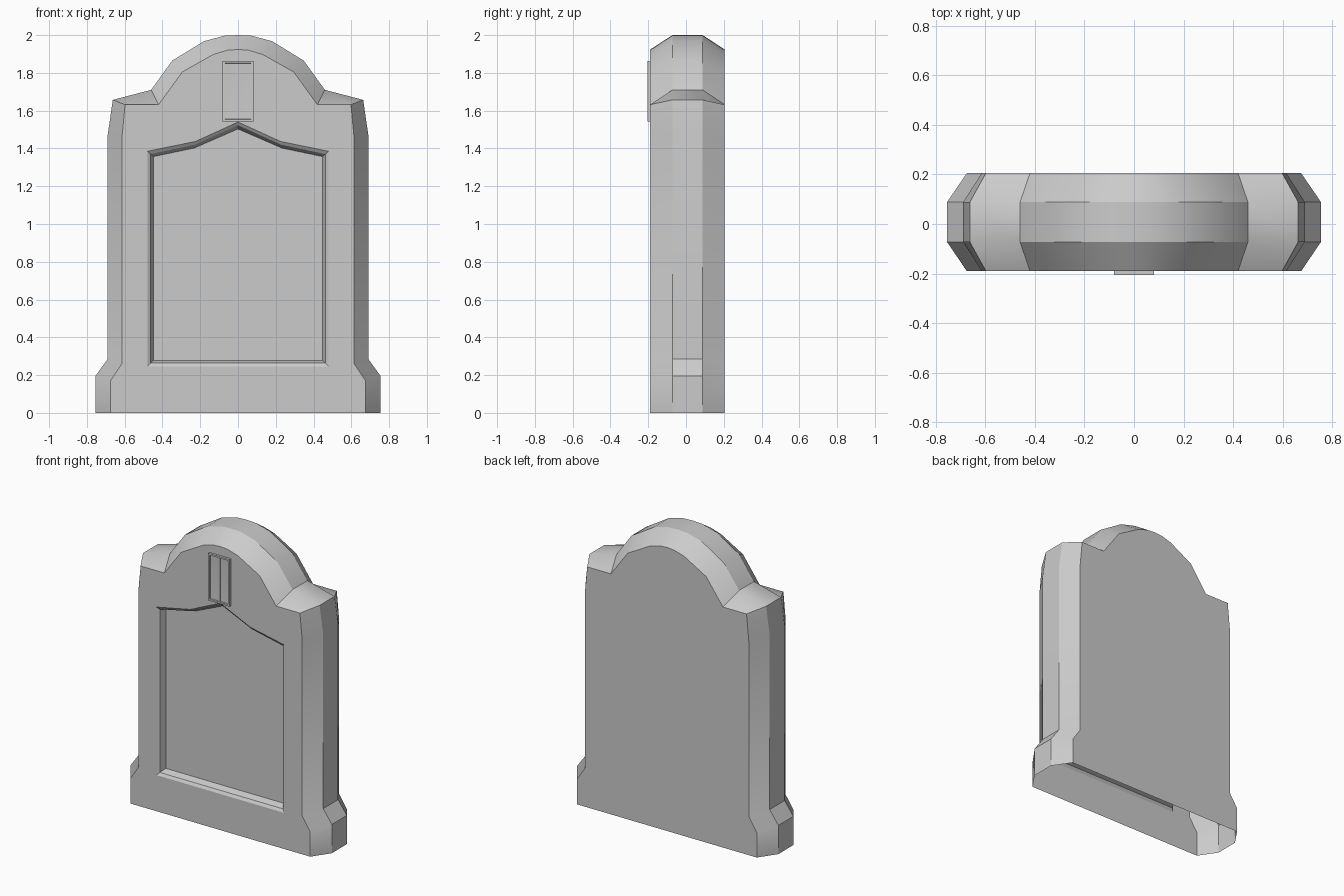
import bpy, bmesh, math

if "Cube" in bpy.data.objects:
    bpy.data.objects.remove(bpy.data.objects["Cube"])

FRONT, BACK = -0.19, 0.205


def mirrored(half):
    """Right half listed bottom to top, ending on x = 0 -> full outline."""
    return half + [(-x, z) for x, z in reversed(half) if x > 0]


def ring(bm, pts, y):
    return [bm.verts.new((x, y, z)) for x, z in pts]


def strip(bm, a, b, closed):
    n = len(a)
    for i in range(n if closed else n - 1):
        j = (i + 1) % n
        bm.faces.new((a[i], a[j], b[j], b[i]))


def loop_edges(bm, r):
    out = []
    for i in range(len(r)):
        pair = (r[i], r[(i + 1) % len(r)])
        out.append(bm.edges.get(pair) or bm.edges.new(pair))
    return out


def finish(bm, name, angle, recalc=True):
    if recalc:
        bmesh.ops.recalc_face_normals(bm, faces=bm.faces)
    me = bpy.data.meshes.new(name)
    bm.to_mesh(me)
    bm.free()
    ob = bpy.data.objects.new(name, me)
    bpy.context.collection.objects.link(ob)
    bpy.ops.object.select_all(action='DESELECT')
    ob.select_set(True)
    bpy.context.view_layer.objects.active = ob
    bpy.ops.object.shade_smooth_by_angle(angle=math.radians(angle))
    return ob


# Headstone: wide middle band with chamfers to the front and back faces
outer = mirrored([(0.755, 0), (0.755, 0.195), (0.69, 0.285), (0.69, 1.47), (0.663, 1.657),
                  (0.46, 1.71), (0.348, 1.865), (0.18, 1.968), (0.07, 1.997), (0, 2.0)])
inner = mirrored([(0.675, 0), (0.675, 0.17), (0.615, 0.26), (0.615, 1.45), (0.598, 1.632),
                  (0.42, 1.632), (0.295, 1.805), (0.13, 1.898), (0.055, 1.92), (0, 1.924)])
bm = bmesh.new()
rings = [ring(bm, inner, FRONT), ring(bm, outer, -0.072),
         ring(bm, outer, 0.088), ring(bm, inner, BACK)]
for a, b in zip(rings, rings[1:]):
    strip(bm, a, b, False)          # underside stays open
bm.faces.new(rings[3])

# Recessed inscription panel with a stepped border and pointed top
panel = [mirrored([(0.48, 0.245), (0.48, 1.385), (0.225, 1.437), (0, 1.54)]),
         mirrored([(0.462, 0.263), (0.462, 1.37), (0.228, 1.42), (0, 1.523)]),
         mirrored([(0.447, 0.278), (0.447, 1.357), (0.232, 1.402), (0, 1.503)])]
steps = [ring(bm, p, y) for p, y in zip(panel, (FRONT, -0.178, -0.135))]
for a, b in zip(steps, steps[1:]):
    strip(bm, a, b, True)
bm.faces.new(steps[2])
bmesh.ops.triangle_fill(bm, edges=loop_edges(bm, rings[0]) + loop_edges(bm, steps[0]),
                        use_beauty=True, use_dissolve=False)
finish(bm, "headstone", 30)


# Small two-pane window ornament above the panel
def rect(x0, x1, z0, z1):
    return [(x0, z0), (x1, z0), (x1, z1), (x0, z1)]


bm = bmesh.new()
frame = [ring(bm, rect(-s, s, z0, z1), y) for s, z0, z1, y in
         ((0.081, 1.543, 1.863, FRONT), (0.081, 1.543, 1.863, -0.205),
          (0.07, 1.554, 1.852, -0.205), (0.067, 1.557, 1.849, FRONT - 0.001))]
for a, b in zip(frame, frame[1:]):
    strip(bm, a, b, True)
finish(bm, "window_frame", 30)

# Centre bar
bpy.ops.mesh.primitive_cube_add(size=1, location=(0, -0.1965, 1.703))
bar = bpy.context.object
bar.name = "window_bar"
bar.scale = (0.012, 0.013, 0.292)

# Softly dished panes
for side, label in ((-1, "left"), (1, "right")):
    bm = bmesh.new()
    x0, x1 = sorted((side * 0.006, side * 0.068))
    rim = ring(bm, rect(x0, x1, 1.556, 1.85), -0.198)
    mid = bm.verts.new((side * 0.037, -0.192, 1.72))
    for i in range(4):
        bm.faces.new((rim[i], rim[(i + 1) % 4], mid))
    finish(bm, "window_pane_" + label, 40, recalc=False)
